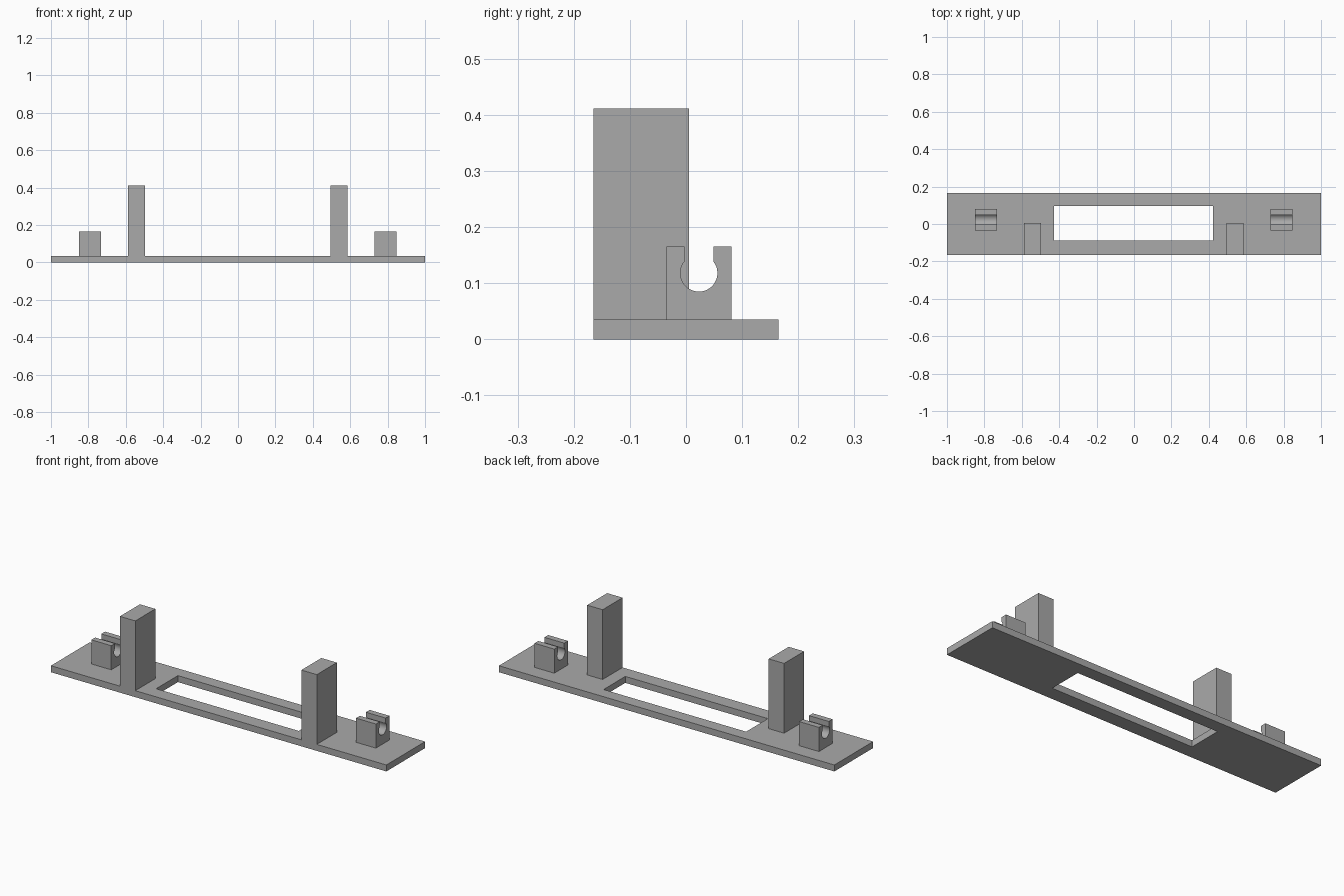
import bpy, bmesh, math
from mathutils import Vector

cube = bpy.data.objects.get("Cube")
if cube:
    bpy.data.objects.remove(cube, do_unlink=True)

grey = bpy.data.materials.new("plain grey")
grey.use_nodes = True
COLOUR = (0.4, 0.4, 0.4, 1)
grey.diffuse_color = COLOUR
grey.node_tree.nodes["Principled BSDF"].inputs["Base Color"].default_value = COLOUR

PLATE_TOP = 0.035
SHIFT = -0.0015  # cut-out, posts and clips sit slightly off centre


def finish(name, bm):
    bmesh.ops.recalc_face_normals(bm, faces=bm.faces)
    mesh = bpy.data.meshes.new(name)
    bm.to_mesh(mesh)
    bm.free()
    mesh.materials.append(grey)
    obj = bpy.data.objects.new(name, mesh)
    bpy.context.collection.objects.link(obj)
    return obj


def extrude(bm, faces, offset):
    geom = bmesh.ops.extrude_face_region(bm, geom=faces)["geom"]
    verts = [g for g in geom if isinstance(g, bmesh.types.BMVert)]
    bmesh.ops.translate(bm, verts=verts, vec=Vector(offset))


def rectangle(bm, x0, x1, y0, y1, z):
    return [bm.verts.new((x, y, z)) for x, y in ((x0, y0), (x1, y0), (x1, y1), (x0, y1))]


# Base plate: a rectangular frame around the long cut-out
bm = bmesh.new()
outer = rectangle(bm, -1, 1, -0.165, 0.165, 0)
inner = rectangle(bm, SHIFT - 0.425, SHIFT + 0.425, -0.088, 0.097, 0)
ring = [bm.faces.new((outer[i], outer[(i + 1) % 4], inner[(i + 1) % 4], inner[i]))
        for i in range(4)]
extrude(bm, ring, (0, 0, PLATE_TOP))
finish("base_plate", bm)


# Upright post, flush with the front edge of the plate
def make_post(name, x):
    bm = bmesh.new()
    base = bm.faces.new(rectangle(bm, x - 0.046, x + 0.046, -0.165, 0.005, PLATE_TOP))
    extrude(bm, [base], (0, 0, 0.411 - PLATE_TOP))
    finish(name, bm)


# Clip block: round seat opening upward through a narrower slot
def make_clip(name, x):
    cy, cz, radius, slot = 0.023, 0.118, 0.033, 0.026
    half, top, width, steps = 0.058, 0.165, 0.118, 36
    start = math.acos(slot / radius)
    sweep = math.pi + 2 * start
    profile = [(cy - half, PLATE_TOP), (cy + half, PLATE_TOP),
               (cy + half, top), (cy + slot, top)]
    for i in range(steps + 1):
        a = start - sweep * i / steps
        profile.append((cy + radius * math.cos(a), cz + radius * math.sin(a)))
    profile += [(cy - slot, top), (cy - half, top)]
    bm = bmesh.new()
    face = bm.faces.new([bm.verts.new((x - width / 2, y, z)) for y, z in profile])
    extrude(bm, [face], (width, 0, 0))
    obj = finish(name, bm)
    bpy.ops.object.select_all(action="DESELECT")
    obj.select_set(True)
    bpy.context.view_layer.objects.active = obj
    bpy.ops.object.shade_smooth_by_angle(angle=math.radians(30))


for side, sign in (("left", 1), ("right", -1)):
    make_post(side + "_post", SHIFT + sign * 0.541)
    make_clip(side + "_clip", SHIFT + sign * 0.789)
